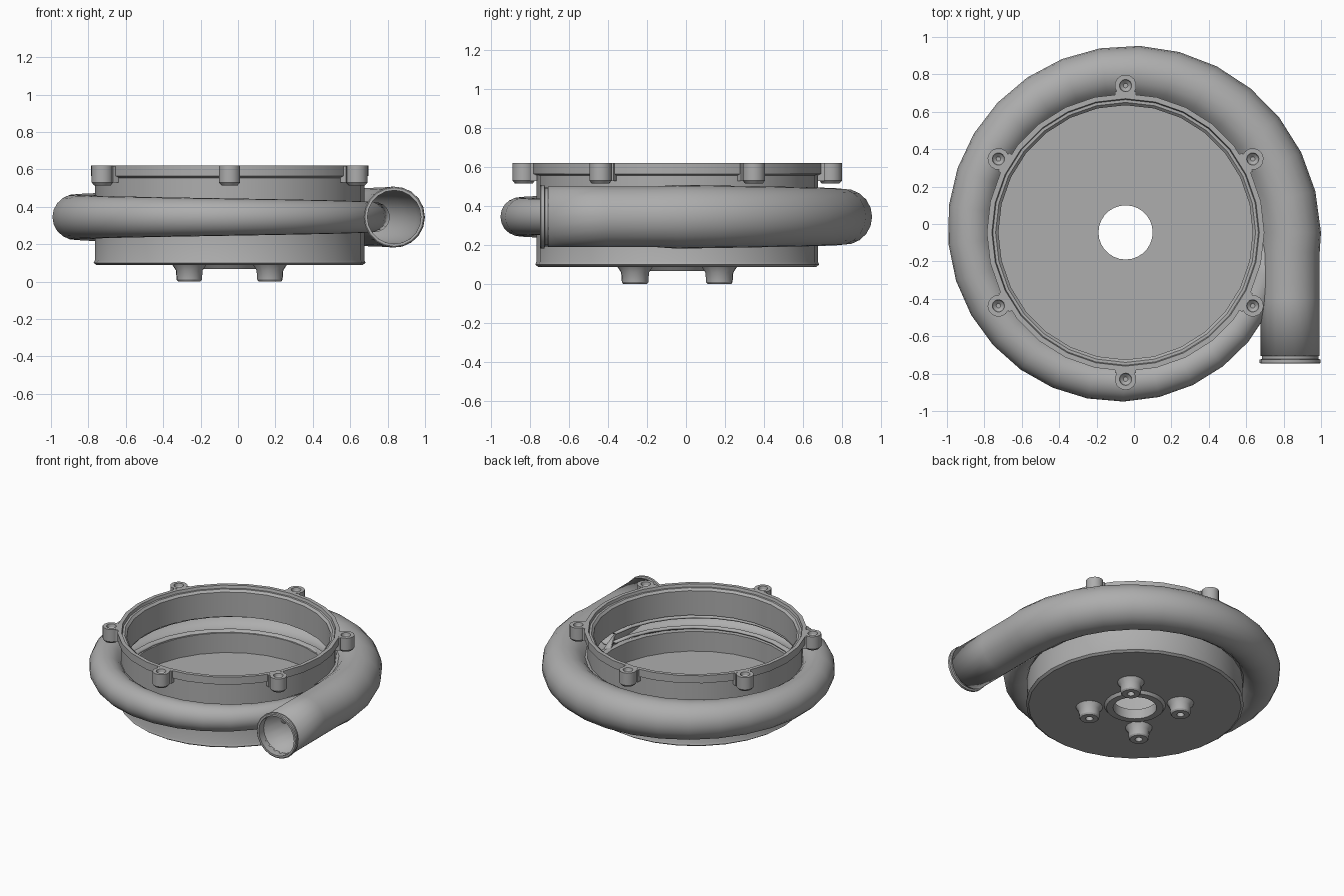
import bpy, bmesh
from math import sin, cos, radians, pi
from mathutils import Matrix, Vector

default = bpy.data.objects.get("Cube")
if default:
    bpy.data.objects.remove(default, do_unlink=True)

CX = CY = -0.045          # housing axis
MID = 0.345               # height of the scroll centreline
OUT_X, OUT_R = 0.835, 0.16

grey = bpy.data.materials.new("cast_grey")
grey.use_nodes = True
grey.diffuse_color = (0.42, 0.42, 0.42, 1)
bsdf = next(n for n in grey.node_tree.nodes if n.type == "BSDF_PRINCIPLED")
bsdf.inputs["Base Color"].default_value = (0.42, 0.42, 0.42, 1)


def finish(name, bm, fix_normals=True):
    bmesh.ops.remove_doubles(bm, verts=bm.verts, dist=1e-5)
    if fix_normals:
        bmesh.ops.recalc_face_normals(bm, faces=bm.faces)
    mesh = bpy.data.meshes.new(name)
    bm.to_mesh(mesh)
    bm.free()
    mesh.materials.append(grey)
    ob = bpy.data.objects.new(name, mesh)
    bpy.context.collection.objects.link(ob)
    bpy.ops.object.select_all(action="DESELECT")
    ob.select_set(True)
    bpy.context.view_layer.objects.active = ob
    bpy.ops.object.shade_smooth_by_angle(angle=radians(32))
    return ob


def skin(bm, rings, wrap_rings, wrap_points):
    """Bridge successive rows of points with quads."""
    rows = [[bm.verts.new(p) for p in ring] for ring in rings]
    n, m = len(rows), len(rows[0])
    for i in range(n if wrap_rings else n - 1):
        a, b = rows[i], rows[(i + 1) % n]
        for j in range(m if wrap_points else m - 1):
            k = (j + 1) % m
            bm.faces.new((a[j], b[j], b[k], a[k]))


def lathe(name, profile, sides, place, closed=True):
    bm = bmesh.new()
    rings = []
    for i in range(sides):
        a = 2 * pi * i / sides
        rings.append([place @ Vector((r * cos(a), r * sin(a), z)) for r, z in profile])
    skin(bm, rings, True, closed)
    bmesh.ops.dissolve_degenerate(bm, dist=1e-6, edges=bm.edges)
    return finish(name, bm)


axis = Matrix.Translation((CX, CY, 0))

# Housing: floor with hub and lower wall, then upper wall with stepped rim
lathe("lower_housing", [
    (0.145, 0.068), (0.19, 0.068), (0.205, 0.088), (0.71, 0.088), (0.727, 0.1),
    (0.72, 0.115), (0.72, 0.285), (0.68, 0.285), (0.68, 0.14), (0.145, 0.14)], 28, axis)
lathe("upper_housing", [
    (0.68, 0.405), (0.72, 0.405), (0.72, 0.555), (0.742, 0.565), (0.742, 0.62),
    (0.715, 0.62), (0.71, 0.6), (0.695, 0.6), (0.68, 0.585)], 28, axis)

# Scroll: round section growing clockwise, open towards the housing
ARC = 16
rings = []
for step in range(30):
    travel = 355 * step / 29
    a = radians(-5 - travel)
    radius = 0.08 + 0.000235 * travel
    centre = 0.86 + 0.00052 * travel - radius
    section = []
    for j in range(ARC + 1):
        t = radians(150 - 300 * j / ARC)
        section.append((centre + radius * cos(t), MID + radius * sin(t)))
    section = [(0.69, section[0][1])] + section + [(0.69, section[-1][1])]
    rings.append([Vector((CX + r * cos(a), CY + r * sin(a), z)) for r, z in section])

# Straight outlet continuing the scroll
for y in (-0.15, -0.4, -0.705):
    ring = []
    for j in range(ARC + 3):
        t = radians(180 - 360 * j / (ARC + 2))
        ring.append(Vector((OUT_X + 0.158 * cos(t), y, MID + 0.158 * sin(t))))
    rings.append(ring)
bm = bmesh.new()
skin(bm, rings, False, False)
scroll = finish("scroll_and_outlet", bm, fix_normals=False)
shell = scroll.modifiers.new("wall", "SOLIDIFY")
shell.thickness = 0.014
shell.offset = -1

# Outlet bead with a groove behind it
lathe("outlet_bead", [
    (0.143, 0.69), (0.151, 0.69), (0.151, 0.722), (0.163, 0.725),
    (0.163, 0.742), (0.157, 0.747), (0.143, 0.747)], 20,
    Matrix.Translation((OUT_X, 0, MID)) @ Matrix.Rotation(pi / 2, 4, "X"))

# Six screw bosses on the rim, each with a web to the wall
for i in range(6):
    turn = axis @ Matrix.Rotation(radians(30 + 60 * i), 4, "Z")
    lathe(f"rim_boss_{i + 1}", [
        (0, 0.515), (0.045, 0.515), (0.058, 0.53), (0.058, 0.62), (0.033, 0.62),
        (0.028, 0.6), (0.012, 0.585), (0, 0.585)], 14,
        turn @ Matrix.Translation((0.785, 0, 0)), closed=False)
    bm = bmesh.new()
    bmesh.ops.create_cube(bm, size=1, matrix=turn @ Matrix.Translation((0.735, 0, 0.574))
                          @ Matrix.Diagonal((0.035, 0.114, 0.09, 1)))
    finish(f"boss_web_{i + 1}", bm)

# Four mounting feet with blind holes
for i in range(4):
    turn = axis @ Matrix.Rotation(radians(45 + 90 * i), 4, "Z")
    lathe(f"mounting_foot_{i + 1}", [
        (0, 0.05), (0.025, 0.05), (0.025, 0), (0.06, 0), (0.068, 0.01),
        (0.072, 0.06), (0.092, 0.09), (0, 0.1)], 14,
        turn @ Matrix.Translation((0.305, 0, 0)), closed=False)
